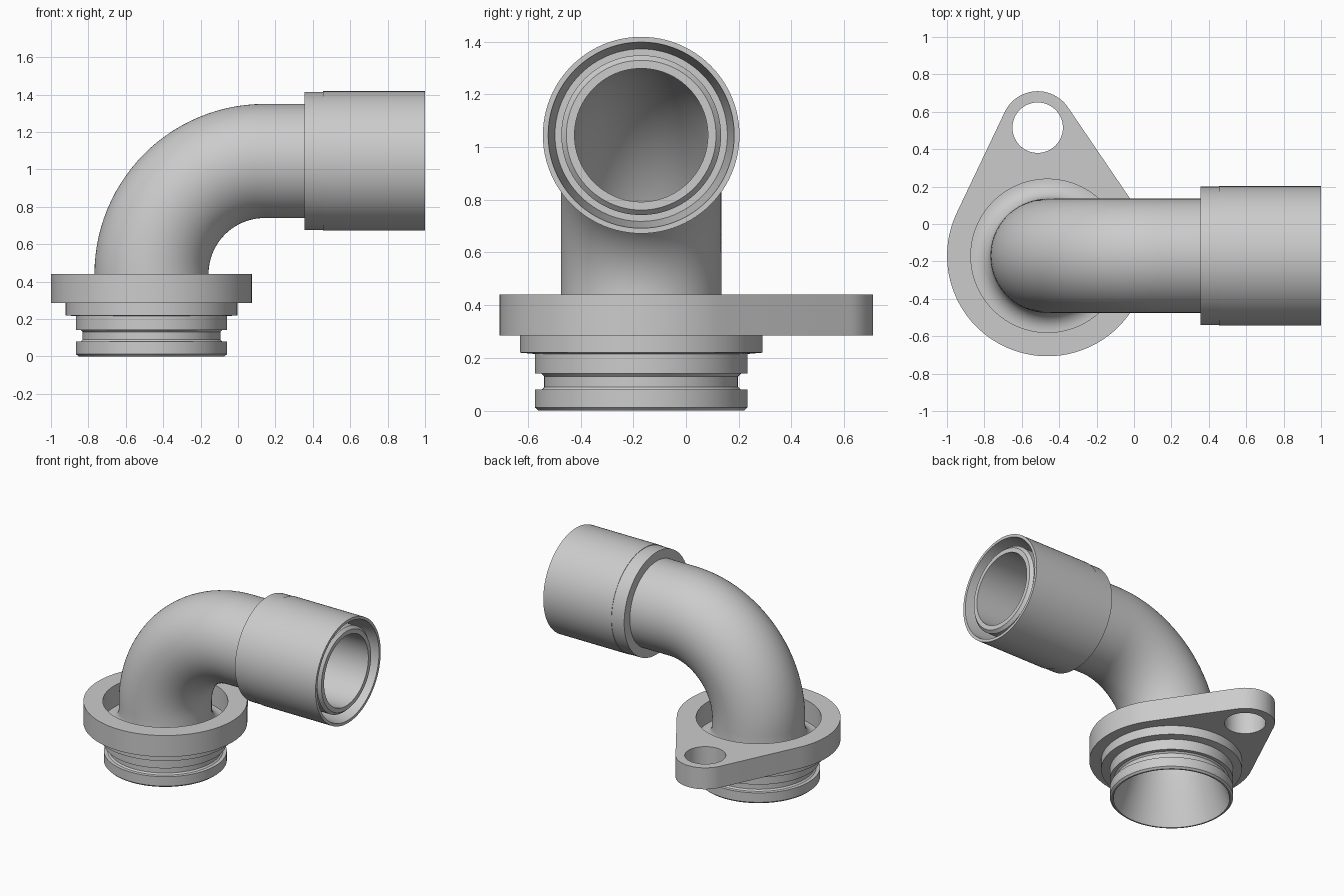
import bpy, bmesh, math
from mathutils import Vector

if "Cube" in bpy.data.objects:
    bpy.data.objects.remove(bpy.data.objects["Cube"])

AX, AY = -0.4625, -0.17          # vertical axis of the spigot
Z0, BEND = 0.44, 0.605           # start height and radius of the bend
ARC = BEND * math.pi / 2
SEG, STEPS = 96, 28

grey = bpy.data.materials.new("grey_plastic")
grey.diffuse_color = (0.6, 0.6, 0.6, 1)
grey.use_nodes = True
grey.node_tree.nodes["Principled BSDF"].inputs["Base Color"].default_value = grey.diffuse_color


def finish(bm, name):
    bmesh.ops.recalc_face_normals(bm, faces=bm.faces)
    me = bpy.data.meshes.new(name)
    bm.to_mesh(me)
    bm.free()
    me.materials.append(grey)
    ob = bpy.data.objects.new(name, me)
    bpy.context.collection.objects.link(ob)
    bpy.ops.object.select_all(action='DESELECT')
    ob.select_set(True)
    bpy.context.view_layer.objects.active = ob
    bpy.ops.object.shade_smooth_by_angle(angle=math.radians(30))
    return ob


def along(x):
    """Path length at a given x on the horizontal run."""
    return Z0 + ARC + x - (AX + BEND)


def frame(s):
    """Centre and outward normal of the elbow path at length s."""
    t = min(max((s - Z0) / BEND, 0), math.pi / 2)
    n = Vector((-math.cos(t), 0, math.sin(t)))
    c = Vector((AX + BEND, AY, Z0)) + n * BEND
    c.z += min(s - Z0, 0)
    c.x += max(s - Z0 - ARC, 0)
    return c, n


def loft(profile, name):
    """Closed (length, radius) profile swept round the elbow path."""
    bm = bmesh.new()
    rings = []
    for s, r in profile:
        c, n = frame(s)
        rings.append([bm.verts.new(c + r * (math.cos(a) * n + math.sin(a) * Vector((0, 1, 0))))
                      for a in (2 * math.pi * i / SEG for i in range(SEG))])
    for k, ra in enumerate(rings):
        rb = rings[(k + 1) % len(rings)]
        for i in range(SEG):
            j = (i + 1) % SEG
            bm.faces.new((ra[i], ra[j], rb[j], rb[i]))
    return finish(bm, name)


bend = [Z0 + ARC * i / STEPS for i in range(STEPS + 1)]

# Spigot with seal groove and shoulder
spigot = [(0, 0.39), (0.012, 0.403), (0.08, 0.403), (0.08, 0.378), (0.09, 0.368),
          (0.13, 0.368), (0.14, 0.378), (0.14, 0.403), (0.215, 0.403),
          (0.22, 0.46), (0.285, 0.46), (0.285, 0.40)]
# Fillet from the flange recess up to the pipe
fillet = [(0.38 - 0.095 * math.cos(a), 0.40 - 0.095 * math.sin(a))
          for a in (math.pi / 2 * i / 8 for i in range(1, 9))]
outer = [(s, 0.305) for s in bend]
# Sleeve with ring groove around the inner pipe end
sleeve = [(along(x), r) for x, r in (
    (0.355, 0.305), (0.355, 0.37), (0.455, 0.37), (0.455, 0.373), (1.0, 0.373),
    (1.0, 0.353), (0.75, 0.327), (0.75, 0.303), (0.965, 0.303), (0.985, 0.284),
    (0.985, 0.253))]
# Bore returning to a flared mouth
bore = [(s, 0.253) for s in reversed(bend)]
mouth = [(0.38, 0.26), (0.30, 0.28), (0.20, 0.312), (0.10, 0.345), (0.0, 0.38)]
loft(spigot + fillet + outer + sleeve + bore + mouth, "elbow_body")


# Mounting flange with ear and bolt hole
def arc(cx, cy, r, a0, a1, n):
    return [(cx + r * math.cos(a0 + (a1 - a0) * i / n),
             cy + r * math.sin(a0 + (a1 - a0) * i / n)) for i in range(n + 1)]


EX, EY, RING, EAR = -0.515, 0.515, 0.537, 0.195
dist = math.hypot(EX - AX, EY - AY)
axis = math.atan2(EY - AY, EX - AX)
tan = math.acos((RING - EAR) / dist)     # tangent point angle off the axis
outline = (arc(EX, EY, EAR, axis - tan, axis + tan, 24)
           + arc(AX, AY, RING, axis + tan, axis - tan + 2 * math.pi, 72))
holes = [arc(AX, AY, 0.41, 0, 2 * math.pi, SEG)[:-1],
         arc(EX, EY, 0.135, 0, 2 * math.pi, 48)[:-1]]

bm = bmesh.new()
edges = []
for loop in [outline] + holes:
    vs = [bm.verts.new((x, y, 0.285)) for x, y in loop]
    edges += [bm.edges.new((vs[i - 1], vs[i])) for i in range(len(vs))]
bmesh.ops.triangle_fill(bm, edges=edges, use_beauty=True)
ext = bmesh.ops.extrude_face_region(bm, geom=bm.faces[:], use_keep_orig=True)
bmesh.ops.translate(bm, vec=(0, 0, 0.155),
                    verts=[g for g in ext["geom"] if isinstance(g, bmesh.types.BMVert)])
finish(bm, "mounting_flange")
